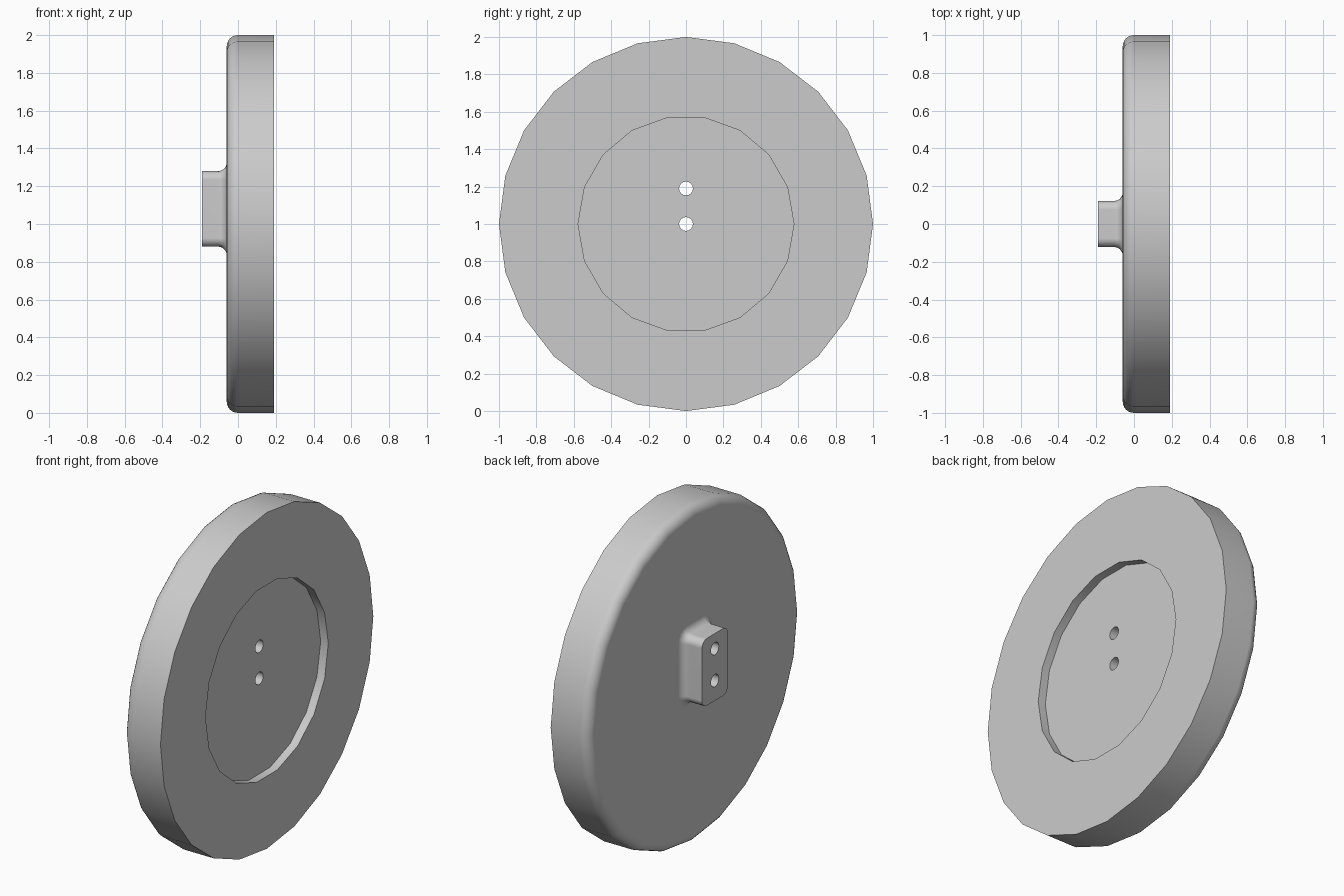
import bpy, bmesh
from math import pi, sin, cos, radians

old = bpy.data.objects.get("Cube")
if old:
    bpy.data.objects.remove(old, do_unlink=True)

grey = bpy.data.materials.new("plain grey")
grey.use_nodes = True
colour = (0.6, 0.6, 0.6, 1)
grey.diffuse_color = colour
grey.node_tree.nodes["Principled BSDF"].inputs["Base Color"].default_value = colour

AXIS_Z = 1.0
BACK, FACE, FLOOR = -0.06, 0.19, 0.14
BOSS_END, BOSS_Z = -0.19, 1.08


def circle(r, sides, z=AXIS_Z):
    return [(r * cos(2 * pi * i / sides), z + r * sin(2 * pi * i / sides))
            for i in range(sides)]


def rounded_rect(half_y, half_z, r, steps=4):
    pts = []
    for q, (sy, sz) in enumerate([(1, 1), (-1, 1), (-1, -1), (1, -1)]):
        for i in range(steps + 1):
            a = pi / 2 * (q + i / steps)
            pts.append((sy * (half_y - r) + r * cos(a),
                        BOSS_Z + sz * (half_z - r) + r * sin(a)))
    return pts


def loft(name, sections):
    """Closed solid through (x, outline) sections along the x axis."""
    bm = bmesh.new()
    rings = [[bm.verts.new((x, y, z)) for y, z in outline] for x, outline in sections]
    n = len(rings[0])
    for a, b in zip(rings, rings[1:]):
        for i in range(n):
            j = (i + 1) % n
            bm.faces.new((a[i], a[j], b[j], b[i]))
    bm.faces.new(rings[0])
    bm.faces.new(rings[-1])
    bmesh.ops.recalc_face_normals(bm, faces=bm.faces)
    mesh = bpy.data.meshes.new(name)
    bm.to_mesh(mesh)
    bm.free()
    mesh.materials.append(grey)
    obj = bpy.data.objects.new(name, mesh)
    bpy.context.collection.objects.link(obj)
    return obj


def apply_modifier(obj, mod):
    bpy.context.view_layer.objects.active = obj
    bpy.ops.object.modifier_apply(modifier=mod.name)


def combine(obj, other, operation):
    mod = obj.modifiers.new(operation.lower(), 'BOOLEAN')
    mod.operation = operation
    mod.solver = 'EXACT'
    mod.object = other
    apply_modifier(obj, mod)
    bpy.data.objects.remove(other, do_unlink=True)


# Round plate with a rounded edge on the boss side
R = 0.06
sections = []
for i in range(7):
    a = pi / 2 * i / 6
    sections.append((BACK + R * (1 - sin(a)), circle(1 - R + R * cos(a), 24)))
sections.reverse()
sections.append((FACE, circle(1, 24)))
plate = loft("round_plate", sections)

# Mounting boss with a fillet where it meets the plate
F = 0.045
sections = [(BOSS_END, rounded_rect(0.122, 0.2, 0.045))]
for i in range(7):
    a = pi / 2 * i / 6
    grow = F * (1 - cos(a))
    sections.append((BACK - F + F * sin(a),
                     rounded_rect(0.122 + grow, 0.2 + grow, 0.045 + grow)))
sections.append((BACK + 0.03, sections[-1][1]))
combine(plate, loft("boss", sections), 'UNION')

# Shallow recess and the two through holes
recess = circle(0.577, 18)
combine(plate, loft("recess_cutter", [(FLOOR, recess), (0.3, recess)]), 'DIFFERENCE')
for z in (1.0, 1.19):
    hole = circle(0.037, 16, z)
    combine(plate, loft("hole_cutter", [(-0.3, hole), (0.3, hole)]), 'DIFFERENCE')

# Smooth curved walls, keep the flat faces clean
bpy.ops.object.select_all(action='DESELECT')
plate.select_set(True)
bpy.context.view_layer.objects.active = plate
bpy.ops.object.shade_smooth_by_angle(angle=radians(30))
mod = plate.modifiers.new("weighted_normals", 'WEIGHTED_NORMAL')
mod.keep_sharp = True
apply_modifier(plate, mod)
